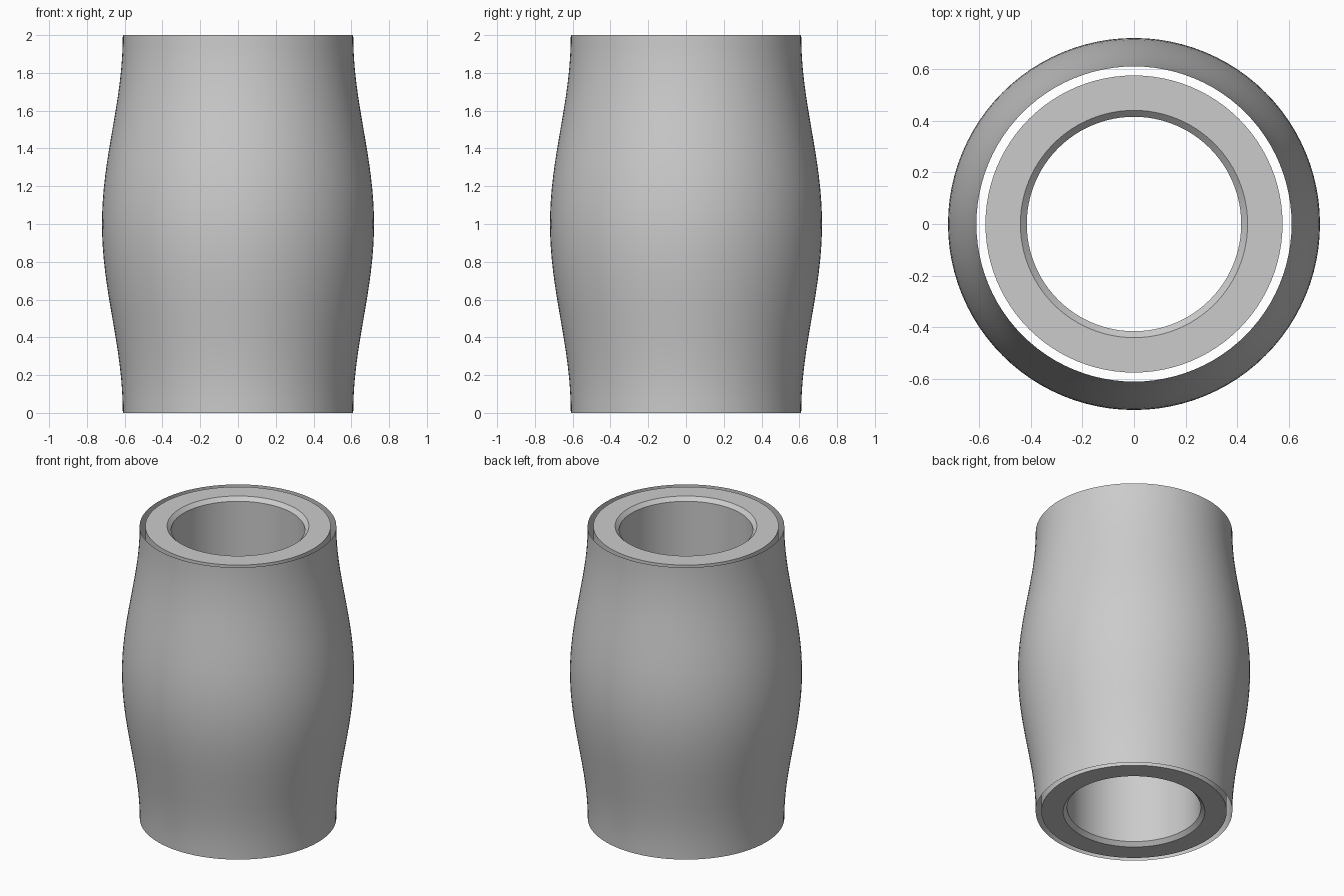
import bpy, bmesh, math

if "Cube" in bpy.data.objects:
    bpy.data.objects.remove(bpy.data.objects["Cube"])

SEGMENTS = 96

grey = bpy.data.materials.new("grey metal")
grey.diffuse_color = (0.6, 0.6, 0.6, 1)
grey.use_nodes = True
grey.node_tree.nodes["Principled BSDF"].inputs["Base Color"].default_value = grey.diffuse_color


def lathe(name, profile, closed):
    """Revolve an (r, z) profile, given with the outer wall rising, around z."""
    bm = bmesh.new()
    rings = []
    for r, z in profile:
        rings.append([bm.verts.new((r * math.cos(2 * math.pi * i / SEGMENTS),
                                    r * math.sin(2 * math.pi * i / SEGMENTS), z))
                      for i in range(SEGMENTS)])
    pairs = list(zip(rings, rings[1:]))
    if closed:
        pairs.append((rings[-1], rings[0]))
    for low, high in pairs:
        for i in range(SEGMENTS):
            j = (i + 1) % SEGMENTS
            bm.faces.new((low[i], low[j], high[j], high[i]))
    mesh = bpy.data.meshes.new(name)
    bm.to_mesh(mesh)
    bm.free()
    mesh.materials.append(grey)
    obj = bpy.data.objects.new(name, mesh)
    bpy.context.collection.objects.link(obj)
    bpy.ops.object.select_all(action='DESELECT')
    obj.select_set(True)
    bpy.context.view_layer.objects.active = obj
    bpy.ops.object.shade_smooth_by_angle(angle=math.radians(30))
    return obj


# Thin bulging outer skin, open at both ends
STEPS = 32
lathe("outer_shell",
      [(0.61 + 0.055 * (1 - math.cos(2 * math.pi * k / STEPS)), 2 * k / STEPS)
       for k in range(STEPS + 1)], closed=False)

# Straight inner sleeve with chamfered bore, separated from the skin by a gap
lathe("inner_sleeve",
      [(0.575, 0), (0.575, 2), (0.44, 2), (0.415, 1.975), (0.415, 0.025), (0.44, 0)],
      closed=True)
